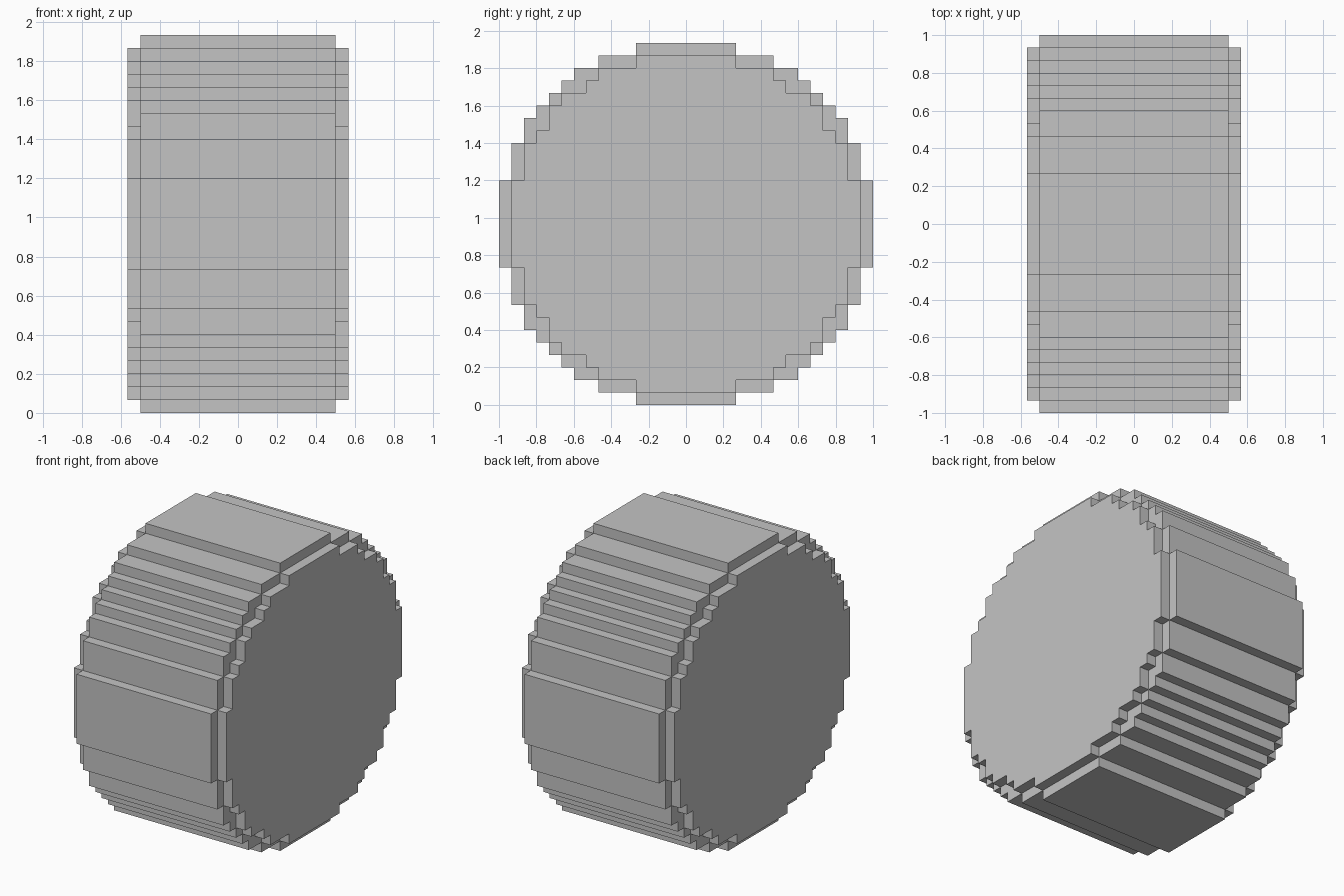
import bpy
import bmesh

cube = bpy.data.objects.get("Cube")
if cube:
    bpy.data.objects.remove(cube, do_unlink=True)

U = 2 / 30          # one block of the stepped grid
MID = 14.5          # axle height in blocks

grey = bpy.data.materials.new("plain_grey")
grey.use_nodes = True
grey.diffuse_color = (0.55, 0.55, 0.55, 1)
grey.node_tree.nodes["Principled BSDF"].inputs["Base Color"].default_value = grey.diffuse_color


def outline(steps):
    """Closed stepped outline from (half depth, half height) corners of one quarter."""
    quarter = []
    for i, (y, z) in enumerate(steps):
        quarter.append((y, z))
        if i + 1 < len(steps):
            quarter.append((y, steps[i + 1][1]))
    # corners run from the top down, then are reflected round the axle
    right = quarter + [(y, -z) for y, z in reversed(quarter)]
    return right + [(-y, z) for y, z in reversed(right)]


def stepped_drum(name, steps, half_width):
    """Extrude the stepped outline along x."""
    bm = bmesh.new()
    verts = [bm.verts.new((-half_width * U, y * U, (MID + z) * U))
             for y, z in outline(steps)]
    face = bm.faces.new(verts)
    grown = bmesh.ops.extrude_face_region(bm, geom=[face], use_keep_orig=True)
    moved = [v for v in grown["geom"] if isinstance(v, bmesh.types.BMVert)]
    bmesh.ops.translate(bm, verts=moved, vec=(2 * half_width * U, 0, 0))
    bmesh.ops.recalc_face_normals(bm, faces=bm.faces)
    mesh = bpy.data.meshes.new(name)
    bm.to_mesh(mesh)
    bm.free()
    mesh.materials.append(grey)
    obj = bpy.data.objects.new(name, mesh)
    bpy.context.collection.objects.link(obj)
    return obj


# Wide outer band
stepped_drum("outer_band", [(4, 14.5), (7, 13.5), (9, 12.5), (10, 11.5), (11, 10.5),
                            (12, 9.5), (13, 8.5), (14, 6.5), (15, 3.5)], 7.5)

# Smaller core, standing one block proud at both ends
stepped_drum("inner_core", [(4, 13.5), (7, 12.5), (8, 11.5), (10, 10.5), (11, 9.5),
                            (12, 7.5), (13, 6.5), (14, 3.5)], 8.5)
